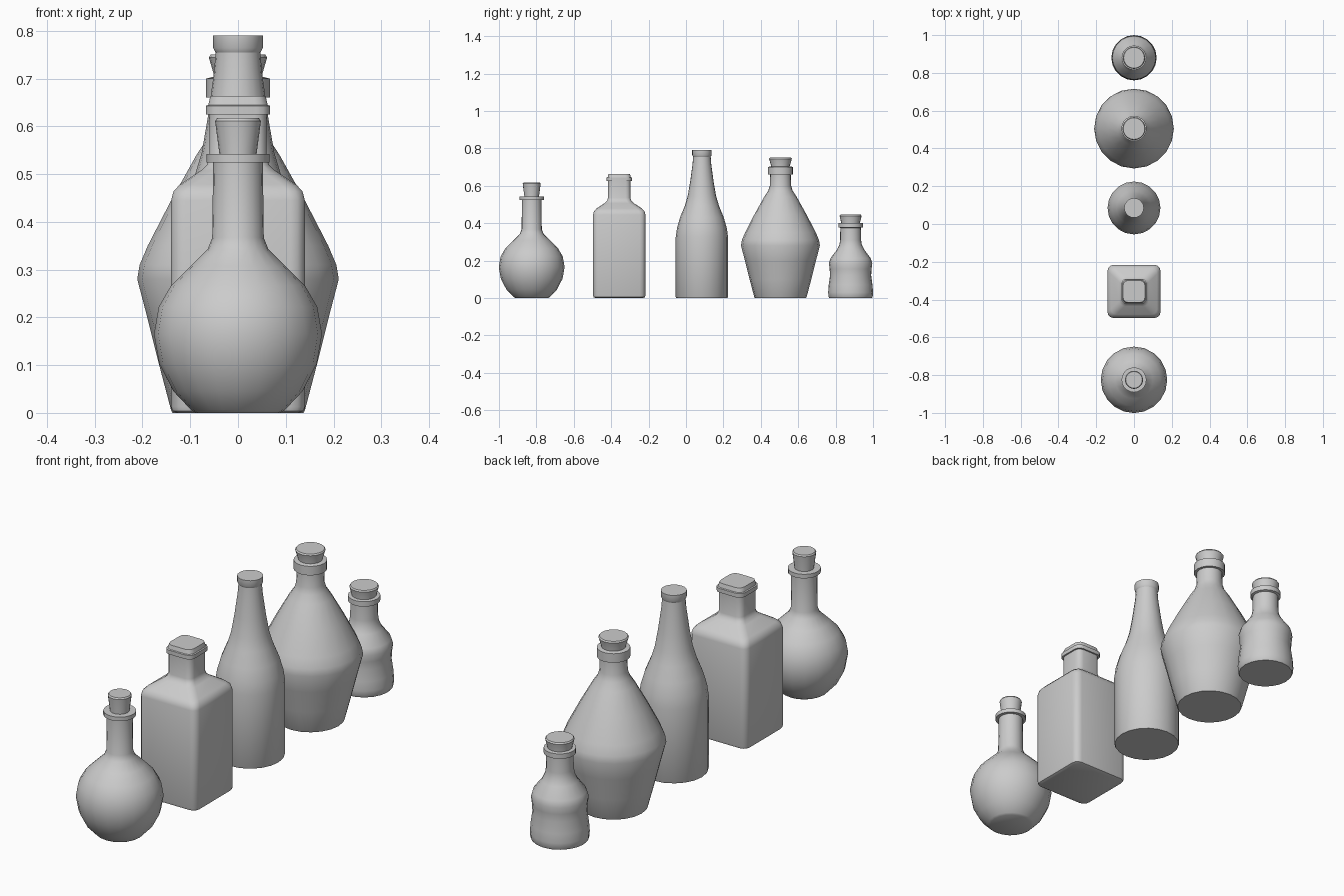
import bpy, bmesh, math

SIDES = 20


def round_ring(r, z):
    return [(r * math.cos(2 * math.pi * i / SIDES), r * math.sin(2 * math.pi * i / SIDES), z)
            for i in range(SIDES)]


def square_ring(h, z, corner):
    # rounded square cross-section, four points on each corner
    pts = []
    for q in range(4):
        a0 = q * math.pi / 2
        cx = (h - corner) * (1 if q in (0, 3) else -1)
        cy = (h - corner) * (1 if q in (0, 1) else -1)
        for k in range(4):
            a = a0 + k * math.pi / 6
            pts.append((cx + corner * math.cos(a), cy + corner * math.sin(a), z))
    return pts


def loft(name, rings, y, angle=32):
    bm = bmesh.new()
    loops = [[bm.verts.new(p) for p in ring] for ring in rings]
    for a, b in zip(loops, loops[1:]):
        n = len(a)
        for i in range(n):
            j = (i + 1) % n
            bm.faces.new((a[i], a[j], b[j], b[i]))
    bm.faces.new(loops[0][::-1])
    bm.faces.new(loops[-1])
    me = bpy.data.meshes.new(name)
    bm.to_mesh(me)
    bm.free()
    ob = bpy.data.objects.new(name, me)
    bpy.context.collection.objects.link(ob)
    ob.location.y = y
    bpy.ops.object.select_all(action='DESELECT')
    ob.select_set(True)
    bpy.context.view_layer.objects.active = ob
    bpy.ops.object.shade_smooth_by_angle(angle=math.radians(angle))
    return ob


def lathe(name, profile, y):
    return loft(name, [round_ring(r, z) for r, z in profile], y)


def cork(name, y, z0, z1, r0, r1):
    lathe(name, [(r0, z0 - 0.02), (r0, z0), (r1, z1 - 0.006), (r1 - 0.004, z1)], y)


# Round flask
lathe("round_flask", [
    (0.088, 0), (0.098, 0.006), (0.135, 0.045), (0.165, 0.103), (0.176, 0.165), (0.166, 0.222),
    (0.14, 0.267), (0.1, 0.307), (0.064, 0.342), (0.054, 0.367), (0.052, 0.524),
    (0.066, 0.524), (0.066, 0.542), (0.045, 0.542)], -0.825)
cork("round_flask_cork", -0.825, 0.542, 0.617, 0.039, 0.048)

# Square bottle with a stepped lip
loft("square_bottle", [square_ring(h, z, c) for h, z, c in [
    (0.128, 0, 0.024), (0.137, 0.004, 0.028), (0.14, 0.013, 0.03), (0.14, 0.445, 0.03),
    (0.135, 0.464, 0.03), (0.122, 0.478, 0.03), (0.078, 0.507, 0.028), (0.065, 0.519, 0.026),
    (0.06, 0.535, 0.026), (0.06, 0.625, 0.026), (0.067, 0.625, 0.028), (0.067, 0.643, 0.028),
    (0.062, 0.645, 0.026), (0.058, 0.663, 0.026)]], -0.357)

# Tall bottle
lathe("tall_bottle", [
    (0.137, 0), (0.14, 0.005), (0.14, 0.325), (0.133, 0.375), (0.117, 0.43), (0.092, 0.492),
    (0.076, 0.545), (0.063, 0.62), (0.05, 0.715), (0.047, 0.755), (0.052, 0.764),
    (0.052, 0.79)], 0.085)

# Wide jug
lathe("wide_jug", [
    (0.137, 0), (0.14, 0.005), (0.165, 0.1), (0.19, 0.2), (0.211, 0.28), (0.206, 0.31), (0.189, 0.35),
    (0.14, 0.445), (0.087, 0.54), (0.066, 0.572), (0.057, 0.6), (0.055, 0.66),
    (0.067, 0.66), (0.067, 0.7), (0.055, 0.703)], 0.505)
cork("wide_jug_cork", 0.505, 0.703, 0.75, 0.049, 0.061)

# Small waisted bottle
lathe("small_bottle", [
    (0.114, 0), (0.118, 0.006), (0.12, 0.03), (0.117, 0.07), (0.11, 0.12), (0.112, 0.155),
    (0.116, 0.185), (0.108, 0.212), (0.073, 0.258), (0.06, 0.285), (0.056, 0.31), (0.055, 0.375),
    (0.065, 0.378), (0.065, 0.4), (0.052, 0.402)], 0.88)
cork("small_bottle_cork", 0.88, 0.402, 0.445, 0.05, 0.059)
